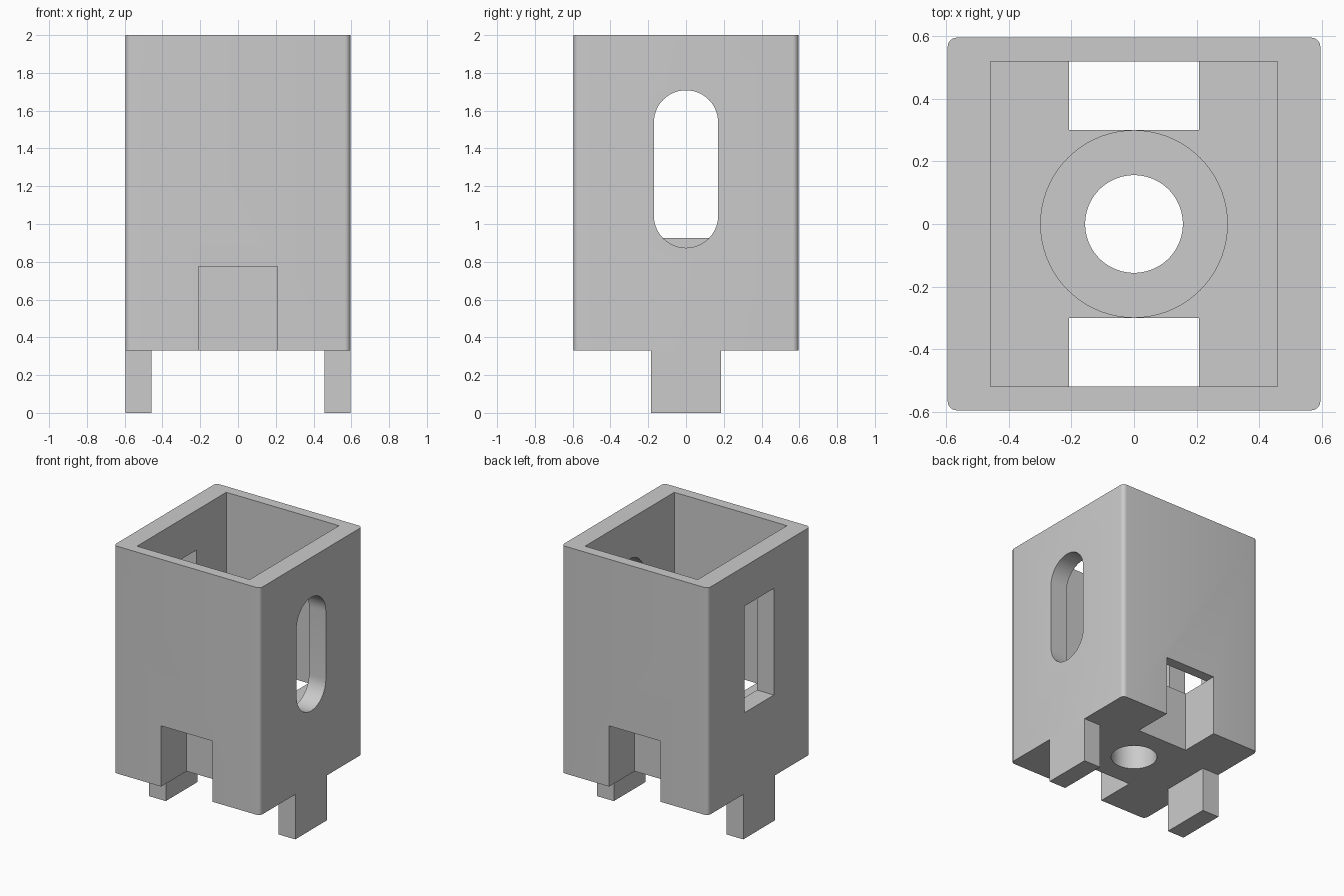
import bpy, bmesh, math
from mathutils import Matrix

if "Cube" in bpy.data.objects:
    bpy.data.objects.remove(bpy.data.objects["Cube"])

W = 0.595          # half width of the housing
BASE = 0.33        # underside of the housing
FLOOR = 0.774      # cavity floor

grey = bpy.data.materials.new("light grey")
grey.diffuse_color = (0.6, 0.6, 0.6, 1)
grey.use_nodes = True
grey.node_tree.nodes["Principled BSDF"].inputs["Base Color"].default_value = grey.diffuse_color


def finish(bm, name):
    bmesh.ops.recalc_face_normals(bm, faces=bm.faces)
    mesh = bpy.data.meshes.new(name)
    bm.to_mesh(mesh)
    bm.free()
    obj = bpy.data.objects.new(name, mesh)
    bpy.context.collection.objects.link(obj)
    mesh.materials.append(grey)
    return obj


def box(name, x0, x1, y0, y1, z0, z1, corner=0):
    bm = bmesh.new()
    m = Matrix.Translation(((x0 + x1) / 2, (y0 + y1) / 2, (z0 + z1) / 2)) \
        @ Matrix.Diagonal((x1 - x0, y1 - y0, z1 - z0, 1))
    bmesh.ops.create_cube(bm, size=1, matrix=m)
    if corner:  # round the upright edges
        edges = [e for e in bm.edges
                 if abs(e.verts[0].co.z - e.verts[1].co.z) > 0.01]
        bmesh.ops.bevel(bm, geom=edges, offset=corner, segments=6,
                        profile=0.5, affect='EDGES')
    return finish(bm, name)


def cylinder(name, r, z0, z1):
    bm = bmesh.new()
    bmesh.ops.create_cone(bm, cap_ends=True, segments=72, radius1=r, radius2=r,
                          depth=z1 - z0,
                          matrix=Matrix.Translation((0, 0, (z0 + z1) / 2)))
    return finish(bm, name)


def rounded_slot(name, x0, x1, r, z0, z1, n=24):
    # upright capsule profile extruded along x
    bm = bmesh.new()
    pts = []
    for zc, start in ((z1 - r, 0), (z0 + r, math.pi)):
        for i in range(n + 1):
            a = start + math.pi * i / n
            pts.append((x0, r * math.cos(a), zc + r * math.sin(a)))
    face = bm.faces.new([bm.verts.new(p) for p in pts])
    new = bmesh.ops.extrude_face_region(bm, geom=[face])["geom"]
    bmesh.ops.translate(bm, vec=(x1 - x0, 0, 0),
                        verts=[v for v in new if isinstance(v, bmesh.types.BMVert)])
    return finish(bm, name)


# Housing block and everything cut out of it
housing = box("housing", -W, W, -W, W, BASE, 2.0, corner=0.03)
cutters = [
    box("cavity_cutter", -0.458, 0.458, -0.518, 0.518, FLOOR, 2.2),
    cylinder("centre_hole_cutter", 0.156, 0.2, 1.0),
    cylinder("counterbore_cutter", 0.298, FLOOR - 0.15, 1.0),
    rounded_slot("rounded_window_cutter", 0.4, 0.7, 0.17, 0.874, 1.708),
    box("square_window_cutter", -0.7, -0.4, -0.17, 0.17, 0.925, 1.708),
]
for s, side in ((-1, "front"), (1, "back")):
    y0, y1 = sorted((s * 0.3, s * 0.7))
    cutters.append(box(side + "_notch_cutter", -0.208, 0.208, y0, y1, 0.2, FLOOR + 0.002))

for c in cutters:
    mod = housing.modifiers.new(c.name, 'BOOLEAN')
    mod.operation = 'DIFFERENCE'
    mod.solver = 'EXACT'
    mod.object = c

# Bake the cuts, then drop the cutters
deps = bpy.context.evaluated_depsgraph_get()
baked = bpy.data.meshes.new_from_object(housing.evaluated_get(deps))
housing.modifiers.clear()
housing.data = baked
for c in cutters:
    bpy.data.objects.remove(c)

# Legs flush with the side walls
for s, side in ((-1, "left"), (1, "right")):
    x0, x1 = sorted((s * 0.457, s * W))
    box(side + "_leg", x0, x1, -0.185, 0.185, 0, BASE)

# Smooth the curved walls only
bpy.ops.object.select_all(action='DESELECT')
housing.select_set(True)
bpy.context.view_layer.objects.active = housing
bpy.ops.object.shade_smooth_by_angle(angle=math.radians(30))
